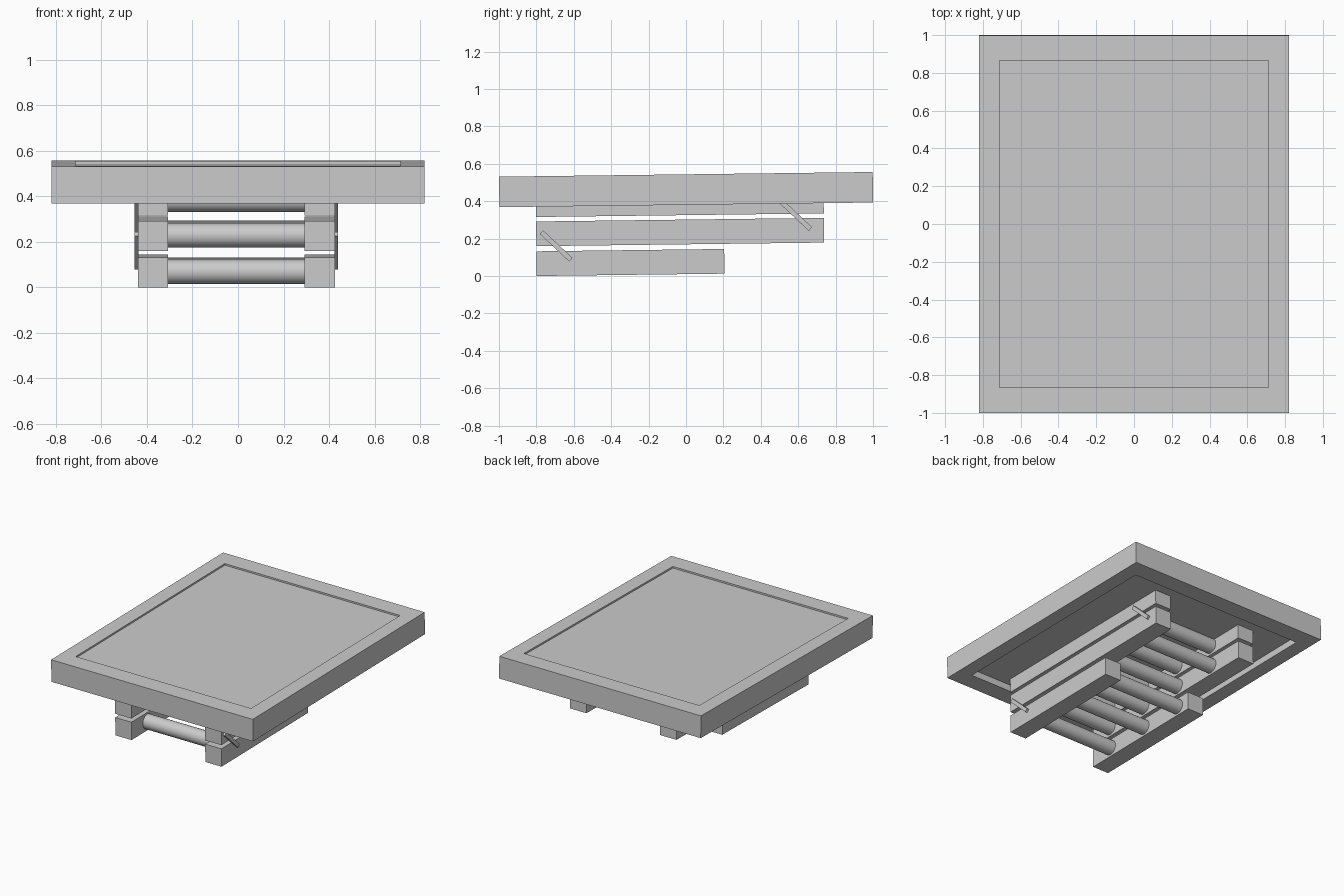
import bpy, bmesh, math
from mathutils import Matrix

if "Cube" in bpy.data.objects:
    bpy.data.objects.remove(bpy.data.objects["Cube"])

# whole hatch leans slightly, rising towards +y
TILT = Matrix.Translation((0, 0.006, 0)) @ Matrix.Rotation(0.0125, 4, 'X')
CX = -0.007  # ladder centre line


def finish(name, bm, smooth=False):
    bmesh.ops.transform(bm, matrix=TILT, verts=bm.verts)
    bmesh.ops.recalc_face_normals(bm, faces=bm.faces)
    me = bpy.data.meshes.new(name)
    bm.to_mesh(me)
    bm.free()
    ob = bpy.data.objects.new(name, me)
    bpy.context.collection.objects.link(ob)
    if smooth:
        bpy.ops.object.select_all(action='DESELECT')
        ob.select_set(True)
        bpy.context.view_layer.objects.active = ob
        bpy.ops.object.shade_smooth_by_angle(angle=math.radians(40))
    return ob


def box(name, centre, size, rot_x=0.0):
    bm = bmesh.new()
    m = (Matrix.Translation(centre) @ Matrix.Rotation(rot_x, 4, 'X')
         @ Matrix.Diagonal((*size, 1)))
    bmesh.ops.create_cube(bm, size=1, matrix=m)
    return finish(name, bm)


def rung(name, y, z):
    bm = bmesh.new()
    m = Matrix.Translation((CX, y, z)) @ Matrix.Rotation(math.pi / 2, 4, 'Y')
    bmesh.ops.create_cone(bm, cap_ends=True, segments=32, radius1=0.053,
                          radius2=0.053, depth=0.604, matrix=m)
    return finish(name, bm, True)


# hatch frame: mitred rectangular ring
bm = bmesh.new()
corners = [(-1, -1), (1, -1), (1, 1), (-1, 1)]
rings = [[bm.verts.new((sx * hx, sy * hy, z)) for sx, sy in corners]
         for hx, hy, z in [(0.82, 0.999, 0.381), (0.82, 0.999, 0.544),
                           (0.713, 0.866, 0.544), (0.713, 0.866, 0.381)]]
for k in range(4):
    a, b = rings[k], rings[(k + 1) % 4]
    for i in range(4):
        j = (i + 1) % 4
        bm.faces.new((a[i], a[j], b[j], b[i]))
finish("hatch_frame", bm)

# door panel, recessed above and below
box("hatch_panel", (0, 0, 0.481), (1.426, 1.732, 0.102))

# three folded ladder sections: name, bottom height, back end, rung positions
RUNGS = [-0.62, -0.265, 0.09, 0.445]
for name, z, y1, ys in [("lower", 0.0105, 0.2, RUNGS[:3]),
                        ("middle", 0.17, 0.735, RUNGS),
                        ("upper", 0.326, 0.735, RUNGS)]:
    zc = z + 0.066
    for side, s in (("left", -1), ("right", 1)):
        box(f"{name}_stringer_{side}", (CX + s * 0.366, (y1 - 0.804) / 2, zc),
            (0.132, y1 + 0.804, 0.132))
    for i, y in enumerate(ys):
        rung(f"{name}_rung_{i + 1}", y, zc)

# slanted hinge bars joining neighbouring sections
for name, y, z in [("front", -0.698, 0.17), ("back", 0.585, 0.318)]:
    for side, s in (("left", -1), ("right", 1)):
        box(f"{name}_hinge_bar_{side}", (CX + s * 0.439, y, z),
            (0.016, 0.215, 0.026), math.radians(-44))
